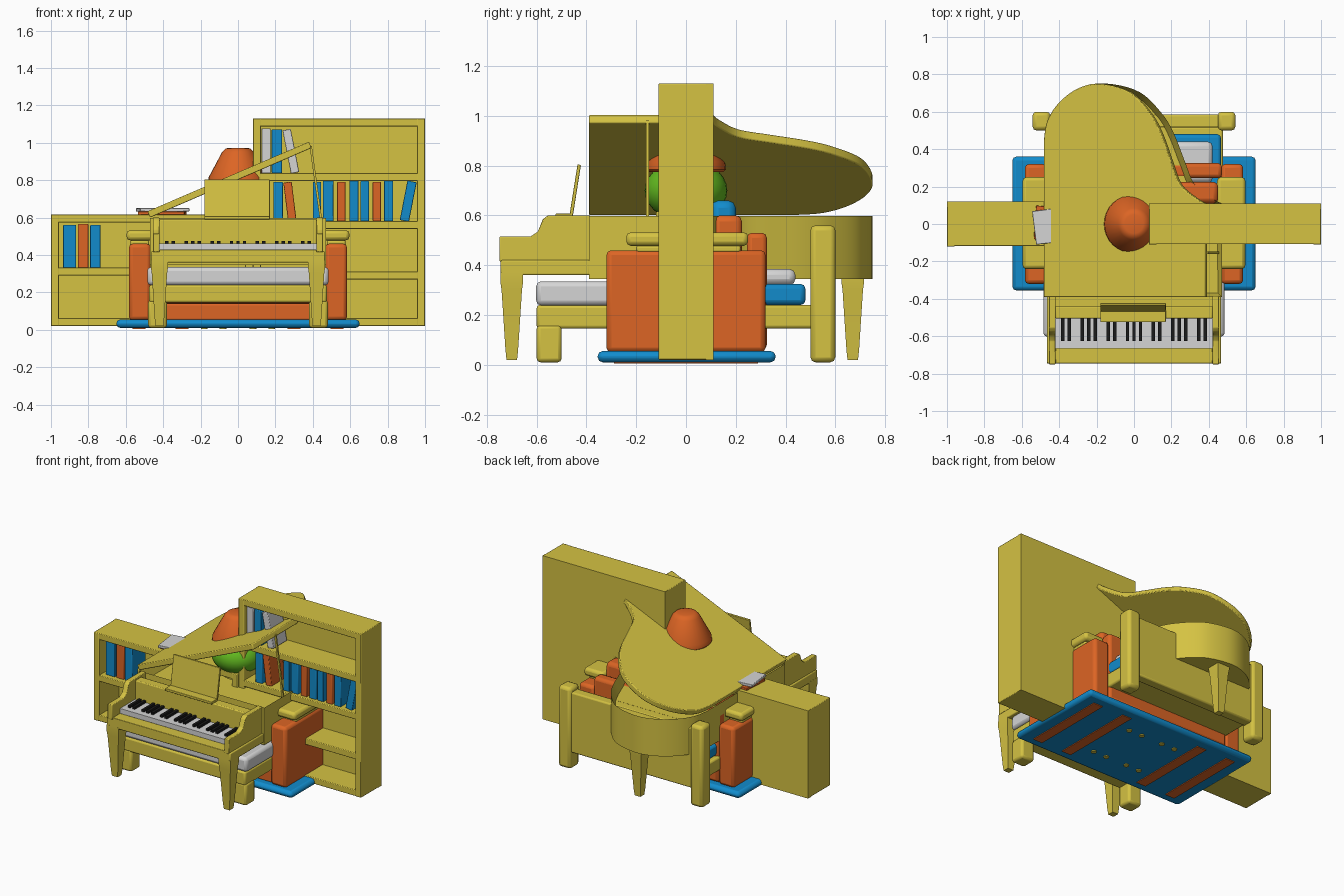
import bpy, bmesh, math
from mathutils import Matrix

if "Cube" in bpy.data.objects:
    bpy.data.objects.remove(bpy.data.objects["Cube"])


def mat(name, c):
    m = bpy.data.materials.new(name)
    m.diffuse_color = (*c, 1)
    m.use_nodes = True
    m.node_tree.nodes["Principled BSDF"].inputs["Base Color"].default_value = m.diffuse_color
    return m


WOOD = mat("yellow wood", (0.66, 0.54, 0.055))
ORANGE = mat("orange", (0.72, 0.13, 0.018))
BLUE = mat("blue", (0.006, 0.26, 0.60))
WHITE = mat("white", (0.66, 0.66, 0.66))
GREEN = mat("green", (0.13, 0.52, 0.015))
BLACK = mat("black", (0.01, 0.01, 0.01))


def finish(name, bm, m, bevel=0, seg=2):
    bmesh.ops.recalc_face_normals(bm, faces=bm.faces)
    me = bpy.data.meshes.new(name)
    bm.to_mesh(me)
    bm.free()
    ob = bpy.data.objects.new(name, me)
    bpy.context.collection.objects.link(ob)
    me.materials.append(m)
    if bevel:
        b = ob.modifiers.new("round", 'BEVEL')
        b.width, b.segments, b.limit_method = bevel, seg, 'ANGLE'
    bpy.context.view_layer.objects.active = ob
    ob.select_set(True)
    bpy.ops.object.shade_smooth_by_angle(angle=math.radians(35))
    ob.select_set(False)
    return ob


def box(name, x0, x1, y0, y1, z0, z1, m, bevel=0.0, rot=0, axis='Y', seg=2):
    bm = bmesh.new()
    bmesh.ops.create_cube(bm, size=1)
    bmesh.ops.scale(bm, vec=(x1 - x0, y1 - y0, z1 - z0), verts=bm.verts)
    ob = finish(name, bm, m, bevel, seg)
    ob.location = ((x0 + x1) / 2, (y0 + y1) / 2, (z0 + z1) / 2)
    ob.rotation_euler['XYZ'.index(axis)] = math.radians(rot)
    return ob


def prism(name, pts, z0, z1, m, bevel=0, recess=None):
    """Extrude an outline upwards; recess = (rim width, depth) hollows the top."""
    bm = bmesh.new()
    f = bm.faces.new([bm.verts.new((x, y, z0)) for x, y in pts])
    r = bmesh.ops.extrude_face_region(bm, geom=[f])
    bmesh.ops.translate(bm, vec=(0, 0, z1 - z0),
                        verts=[v for v in r['geom'] if isinstance(v, bmesh.types.BMVert)])
    bmesh.ops.recalc_face_normals(bm, faces=bm.faces)
    if recess:
        top = [g for g in r['geom'] if isinstance(g, bmesh.types.BMFace)]
        bmesh.ops.inset_region(bm, faces=top, thickness=recess[0])
        bmesh.ops.translate(bm, vec=(0, 0, -recess[1]), verts=top[0].verts)
    return finish(name, bm, m, bevel)


def lathe(name, prof, m, loc, n=32, spin=0):
    """Revolve (radius, z) points; n=4 gives square legs."""
    bm = bmesh.new()
    rings = [[bm.verts.new((r * math.cos(2 * math.pi * i / n + spin),
                            r * math.sin(2 * math.pi * i / n + spin), z)) for i in range(n)]
             for r, z in prof]
    for a, b in zip(rings, rings[1:]):
        for i in range(n):
            bm.faces.new((a[i], a[(i + 1) % n], b[(i + 1) % n], b[i]))
    bm.faces.new(rings[0])
    bm.faces.new(rings[-1])
    ob = finish(name, bm, m)
    ob.location = loc
    return ob


def smooth(pts, n=5):
    """Catmull-Rom curve through open points."""
    p = [pts[0]] + pts + [pts[-1]]
    out = []
    for a, b, c, d in zip(p, p[1:], p[2:], p[3:]):
        for k in range(n):
            t = k / n
            out.append(tuple(0.5 * (2 * b[i] + (c[i] - a[i]) * t
                       + (2 * a[i] - 5 * b[i] + 4 * c[i] - d[i]) * t * t
                       + (3 * b[i] - a[i] - 3 * c[i] + d[i]) * t ** 3) for i in (0, 1)))
    return out + [pts[-1]]


# Bookcases: low one on the left, tall one on the right
def bookcase(name, x0, x1, d, top, shelves):
    t = 0.042
    box(name + "_back", x0, x1, d - 0.03, d, 0.02, top, WOOD)
    for s, x in (("left", x0), ("right", x1 - t)):
        box(f"{name}_{s}_side", x, x + t, -d, d, 0.02, top, WOOD, 0.004)
    for z in [0.02] + shelves + [top - t]:
        box(name + "_shelf", x0 + 0.01, x1 - 0.01, -d + 0.002, d - 0.01, z, z + t, WOOD, 0.004)


bookcase("low_bookcase", -1.0, 0.08, 0.12, 0.615, [0.29])
bookcase("tall_bookcase", 0.08, 1.0, 0.11, 1.13, [0.27, 0.54, 0.795])

# Books: x start, x end, height, lean, colour, shelf top
W, O, B = WHITE, ORANGE, BLUE
for x0, x1, h, lean, c, z in [
        (-.935, -.865, .23, 0, B, .33), (-.855, -.80, .235, 0, O, .33), (-.79, -.735, .23, 0, B, .33),
        (.125, .175, .24, 0, W, .837), (.18, .235, .235, 0, B, .837), (.26, .305, .235, -11, W, .837),
        (.19, .24, .21, 0, B, .58), (.255, .30, .21, -7, O, .58), (.40, .445, .21, 0, B, .58),
        (.455, .51, .22, 0, B, .58), (.53, .575, .21, 0, O, .58), (.595, .645, .22, 0, B, .58),
        (.655, .70, .215, 0, B, .58), (.72, .765, .21, 0, O, .58), (.78, .83, .215, 0, B, .58),
        (.885, .935, .215, 11, B, .58)]:
    box("book", x0, x1, -0.085, 0.06, z, z + h, c, 0.004, lean)
box("flat_book_lower", -.53, -.28, -.09, .09, .615, .632, ORANGE, 0.003, -4, 'Z')
box("flat_book_upper", -.535, -.27, -.095, .085, .632, .65, WHITE, 0.003, 7, 'Z')

# Rug with strips and dots underneath
box("rug", -.65, .65, -.355, .36, .01, .055, BLUE, 0.02)
for s in (-1, 1):
    for x in (.30, .53):
        box("rug_strip", s * x - .035, s * x + .035, -.29, .29, .005, .012, ORANGE)
    for x in (.08, .18):
        for y in (-.17, .17):
            lathe("rug_dot", [(.018, .004), (.018, .012)], WOOD, (s * x, y, 0), 12)

# Sofa
box("sofa_base", -.48, .48, -.30, .30, .05, .14, ORANGE, 0.01)
box("sofa_seat", -.47, .47, -.29, .28, .14, .30, ORANGE, 0.02)
box("sofa_back", -.47, .47, .245, .325, .06, .53, ORANGE, 0.02)
for s in (-1, 1):
    box("sofa_arm", s * .525 - .058, s * .525 + .058, -.32, .32, .05, .46, ORANGE, 0.02)
    box("arm_pad", s * .525 - .05, s * .525 + .05, -.20, .22, .45, .48, WOOD, 0.01)
    box("arm_top", s * .52 - .075, s * .52 + .075, -.24, .25, .478, .532, WOOD, 0.018)
    box("back_cushion", s * .235 - .215, s * .235 + .215, .11, .225, .30, .60, ORANGE, 0.025)
box("blue_pillow", -.14, .18, .10, .20, .40, .66, BLUE, 0.03)

# Bed
for s in (-1, 1):
    box("bed_head_post", s * .495 - .047, s * .495 + .047, .50, .60, .01, .56, WOOD, 0.02)
    box("bed_foot_leg", s * .43 - .05, s * .43 + .05, -.60, -.50, .01, .16, WOOD, 0.015)
box("headboard", -.47, .47, .515, .585, .12, .53, WOOD, 0.01)
box("bed_frame", -.475, .475, -.60, .52, .145, .24, WOOD, 0.012)
box("mattress", -.455, .465, -.56, .48, .24, .325, BLUE, 0.02)
box("blanket", -.485, .485, -.602, -.02, .238, .335, WHITE, 0.02)
for s in (-1, 1):
    box("bed_pillow", s * .24 - .18, s * .24 + .18, .22, .44, .32, .385, WHITE, 0.025)

# Grand piano case and lid share one outline
curve = smooth([(.47, .11), (.42, .135), (.325, .21), (.27, .34), (.215, .48), (.15, .59), (.03, .705),
                (-.14, .75), (-.27, .725), (-.38, .65), (-.45, .55), (-.47, .44)])
outline = [(-.47, -.39), (.47, -.39)] + curve
prism("piano_case", outline, .345, .597, WOOD, 0, (0.03, 0.07))
lid = prism("piano_lid", [(x + .47, y) for x, y in outline], 0, .036, WOOD, 0.005)
lid.location = (-.47, 0, .60)
lid.rotation_euler[1] = math.radians(-23.3)
box("lid_prop", .412, .424, -.16, -.148, .56, .985, WOOD, 0, -8)

# Keyboard: bed, cheeks, keys, fallboard
box("key_bed", -.465, .465, -.745, -.385, .36, .42, WOOD, 0.006)
side = [(-.75, .415), (-.75, .515), (-.625, .515), (-.595, .535), (-.575, .585), (-.555, .60),
        (-.385, .60), (-.385, .415)]
for x in (-.455, .42):
    cheek = prism("key_cheek", side, 0, .035, WOOD, 0.004)
    cheek.matrix_world = Matrix(((0, 0, 1, x), (1, 0, 0, 0), (0, 1, 0, 0), (0, 0, 0, 1)))
box("key_slip", -.42, .42, -.745, -.665, .41, .428, WOOD, 0.003)
box("white_keys", -.42, .42, -.665, -.49, .415, .46, WHITE)
kw = .83 / 24
for i in range(23):
    if i % 7 not in (2, 6):
        x = -.415 + kw * (i + 1)
        box("black_key", x - .009, x + .009, -.625, -.50, .455, .475, BLACK)
box("fallboard", -.42, .42, -.505, -.44, .42, .59, WOOD, 0.006)
box("music_ledge", -.18, .17, -.525, -.455, .59, .607, WOOD, 0.003)
box("music_stand", -.18, .17, -.452, -.438, .60, .805, WOOD, 0.003, -9, 'X')

# Piano legs: square and tapered
for x, y in ((-.42, -.70), (.42, -.70), (-.12, .67)):
    lathe("piano_leg", [(.03, .02), (.036, .06), (.058, .30), (.064, .33), (.064, .37)],
          WOOD, (x, y, 0), 4, math.pi / 4)

# Lamp: ball body and cone shade
lathe("lamp_foot", [(.09, .55), (.09, .575), (.03, .59), (.03, .64)], WOOD, (0, 0, 0))
lathe("lamp_body", [(.165 * math.sin(a) + .001, .70 - .125 * math.cos(a))
                    for a in [math.pi * k / 14 for k in range(15)]], GREEN, (0, 0, 0))
lathe("lamp_shade", [(.15, .775), (.16, .785), (.157, .815), (.085, .95), (.068, .968), (.05, .973)],
      ORANGE, (0, 0, 0))
